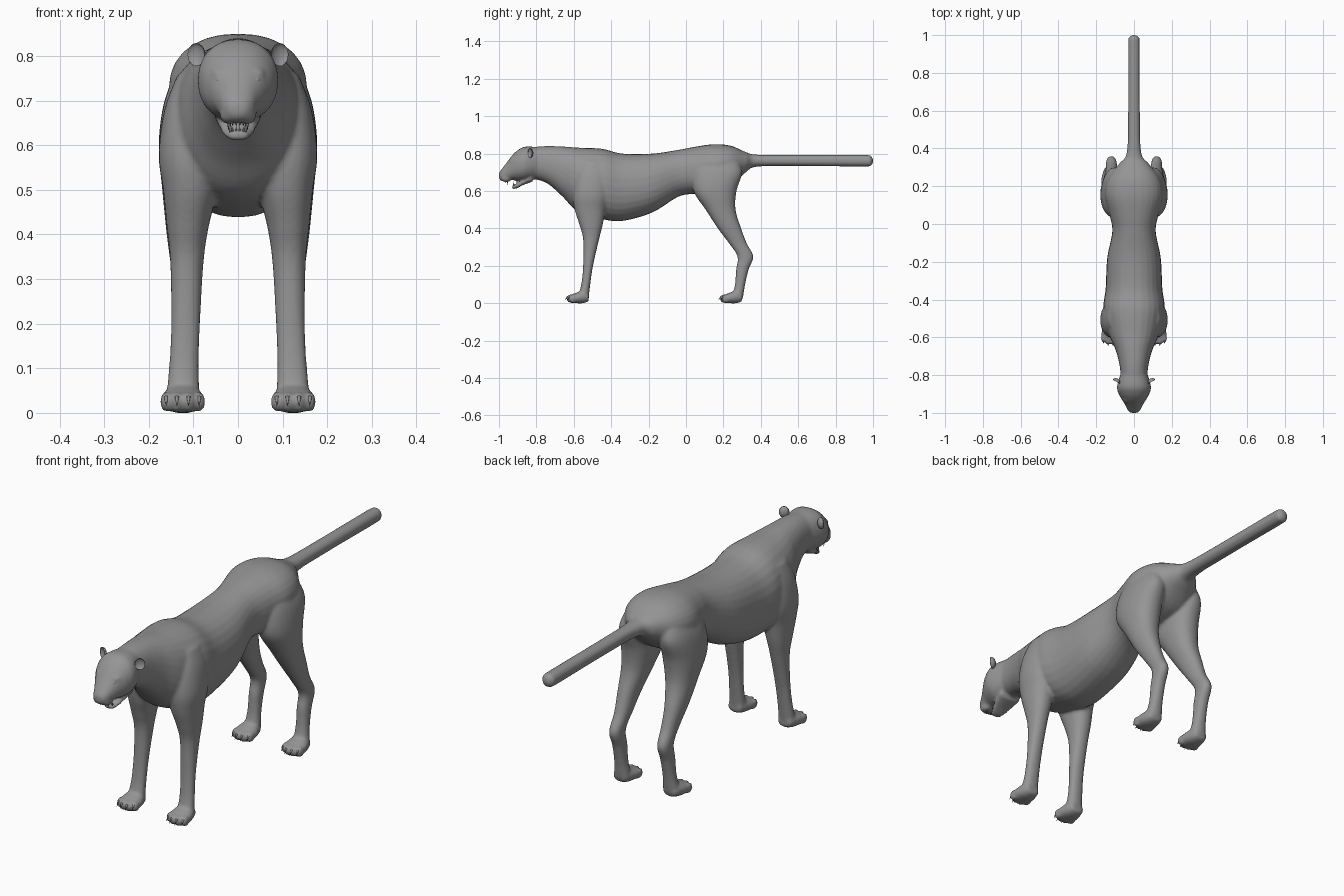
import bpy, bmesh, math
from mathutils import Matrix, Vector

cube = bpy.data.objects.get("Cube")
if cube:
    bpy.data.objects.remove(cube)

GREY = (0.3, 0.3, 0.3, 1)
coat = bpy.data.materials.new("grey coat")
coat.use_nodes = True
coat.diffuse_color = GREY
coat.node_tree.nodes["Principled BSDF"].inputs["Base Color"].default_value = GREY


def smooth_stations(rows, steps=5):
    """Catmull-Rom interpolation through a list of section rows."""
    out = []
    pts = [rows[0]] + rows + [rows[-1]]
    for a, b, c, d in zip(pts, pts[1:], pts[2:], pts[3:]):
        for i in range(steps):
            t = i / steps
            out.append([q + t / 2 * (r - p + t * (2 * p - 5 * q + 4 * r - s + t * (3 * (q - r) + s - p)))
                        for p, q, r, s in zip(a, b, c, d)])
    return out + [rows[-1]]


def loft(bm, rows, place, sides=28, power=0.9):
    """Rows are (along, u_min, u_max, v_min, v_max); place maps along, u, v to xyz."""
    rings = []
    for along, u0, u1, v0, v1 in smooth_stations(rows):
        ring = []
        for i in range(sides):
            a = math.tau * i / sides
            c, s = math.cos(a), math.sin(a)
            u = (u0 + u1) / 2 + (u1 - u0) / 2 * math.copysign(abs(c) ** power, c)
            v = (v0 + v1) / 2 + (v1 - v0) / 2 * math.copysign(abs(s) ** power, s)
            ring.append(bm.verts.new(place(along, u, v)))
        rings.append(ring)
    for r, q in zip(rings, rings[1:]):
        for i in range(sides):
            j = (i + 1) % sides
            bm.faces.new((r[i], r[j], q[j], q[i]))
    bm.faces.new(rings[0])
    bm.faces.new(rings[-1])


def along_y(bm, rows):
    """Rows are (y, top, bottom, half width)."""
    loft(bm, [(y, -w, w, lo, hi) for y, hi, lo, w in rows], lambda y, x, z: (x, y, z))


def ellipsoid(bm, centre, radii, turn=0):
    m = Matrix.Translation(centre) @ Matrix.Rotation(turn, 4, 'Z') @ Matrix.Diagonal((*radii, 1))
    return bmesh.ops.create_uvsphere(bm, u_segments=16, v_segments=10, radius=1, matrix=m)["verts"]


def spike(bm, base, tip, radius):
    base, tip = Vector(base), Vector(tip)
    d = tip - base
    m = Matrix.Translation((base + tip) / 2) @ d.to_track_quat('Z', 'Y').to_matrix().to_4x4()
    bmesh.ops.create_cone(bm, cap_ends=True, segments=8, radius1=radius, radius2=0, depth=d.length, matrix=m)


def finish(bm, name, mirror=False):
    bmesh.ops.recalc_face_normals(bm, faces=bm.faces)
    for f in bm.faces:
        f.smooth = True
    mesh = bpy.data.meshes.new(name)
    bm.to_mesh(mesh)
    bm.free()
    mesh.materials.append(coat)
    ob = bpy.data.objects.new(name, mesh)
    bpy.context.collection.objects.link(ob)
    if mirror:
        ob.modifiers.new("mirror", 'MIRROR').use_mirror_merge = False
    return ob


# Trunk, neck and tail
body = bmesh.new()
along_y(body, [
    (-.85, .832, .67, .068), (-.75, .84, .645, .076), (-.66, .838, .57, .10),
    (-.58, .832, .49, .135), (-.45, .826, .45, .162), (-.34, .80, .44, .15),
    (-.18, .80, .485, .142), (-.04, .82, .57, .115), (.05, .837, .585, .13),
    (.15, .85, .60, .155), (.24, .842, .63, .138), (.32, .808, .70, .078),
    (.38, .794, .73, .038), (.6, .792, .733, .031), (.95, .792, .731, .03),
    (.985, .787, .735, .026), (1.0, .775, .748, .012)])

# Skull and muzzle, then the open lower jaw
along_y(body, [
    (-.79, .835, .67, .07), (-.86, .837, .655, .09), (-.90, .818, .655, .081),
    (-.93, .79, .658, .064), (-.96, .75, .652, .046), (-.985, .718, .652, .034),
    (-1.0, .697, .667, .018)])
along_y(body, [
    (-.82, .69, .65, .055), (-.87, .662, .632, .046), (-.905, .64, .614, .034),
    (-.93, .632, .609, .018)])

# Legs: (z, y front, y back, x inner, x outer)
FRONT = [
    (.76, -.56, -.42, .05, .135), (.68, -.59, -.41, .04, .165), (.58, -.605, -.41, .03, .178),
    (.50, -.595, -.43, .045, .168), (.42, -.57, -.445, .065, .16), (.34, -.55, -.465, .077, .152),
    (.2, -.55, -.497, .085, .15), (.1, -.56, -.512, .088, .155), (.03, -.58, -.52, .085, .162)]
HIND = [
    (.78, .08, .27, .05, .13), (.7, .04, .30, .035, .165), (.6, .04, .27, .03, .178),
    (.5, .105, .265, .05, .17), (.4, .17, .295, .075, .16), (.32, .23, .325, .085, .15),
    (.25, .275, .36, .092, .148), (.18, .268, .335, .092, .148), (.1, .262, .316, .092, .15),
    (.03, .245, .305, .085, .16)]
PAW = [(0, .05, .01, .03), (-.03, .065, 0, .042), (-.07, .055, 0, .05), (-.1, .042, .002, .046)]
PAW_X = .124
TOES = [(-.037, .012), (-.013, 0), (.013, 0), (.037, .012)]
HEELS = (-.52, .30)

for side in (1, -1):
    for leg, heel in zip((FRONT, HIND), HEELS):
        loft(body, leg, lambda z, y, x: (side * x, y, z))
        loft(body, [(heel + y, PAW_X - w, PAW_X + w, lo, hi) for y, hi, lo, w in PAW],
             lambda y, x, z: (side * x, y, z))
        for dx, back in TOES:
            ellipsoid(body, (side * (PAW_X + dx), heel - .098 + back, .025), (.014, .022, .023))
    # Upper lip pads and brow ridges
    ellipsoid(body, (side * .019, -.962, .668), (.023, .03, .021))
    ellipsoid(body, (side * .04, -.93, .762), (.02, .014, .009))

skin = finish(body, "body")
remesh = skin.modifiers.new("blend", 'REMESH')
remesh.mode = 'VOXEL'
remesh.voxel_size = .007
remesh.use_smooth_shade = True
relax = skin.modifiers.new("relax", 'SMOOTH')
relax.factor = .5
relax.iterations = 4

# Ears as hollow cups
ears = bmesh.new()
turn = math.radians(30)
centre = Vector((.094, -.835, .803))
spin = Matrix.Rotation(turn, 3, 'Z')
for v in ellipsoid(ears, centre, (.022, .018, .026), turn):
    local = spin.inverted() @ (v.co - centre)
    if local.y < 0:
        local.y *= -.6
    v.co = centre + spin @ local
finish(ears, "ears", True)

# Eyes with lower lids
eyes = bmesh.new()
ellipsoid(eyes, (.04, -.939, .746), (.012, .010, .009), math.radians(30))
finish(eyes, "eyes", True)
lids = bmesh.new()
ellipsoid(lids, (.041, -.941, .737), (.013, .008, .003), math.radians(30))
finish(lids, "lower_eyelids", True)

# Nose
nose = bmesh.new()
ellipsoid(nose, (0, -.985, .684), (.018, .015, .012))
finish(nose, "nose")

# Teeth: large canines with small incisors between
teeth = bmesh.new()
spike(teeth, (.022, -.955, .658), (.021, -.953, .632), .005)
spike(teeth, (.016, -.918, .628), (.017, -.924, .652), .004)
for x in (.004, .012):
    spike(teeth, (x, -.965, .655), (x, -.963, .642), .004)
    spike(teeth, (x, -.921, .628), (x, -.924, .642), .003)
finish(teeth, "teeth", True)

# Claws
claws = bmesh.new()
for heel in HEELS:
    for dx, back in TOES:
        x, y = PAW_X + dx, heel - .112 + back
        spike(claws, (x, y, .036), (x, y - .016, .014), .005)
finish(claws, "claws", True)
